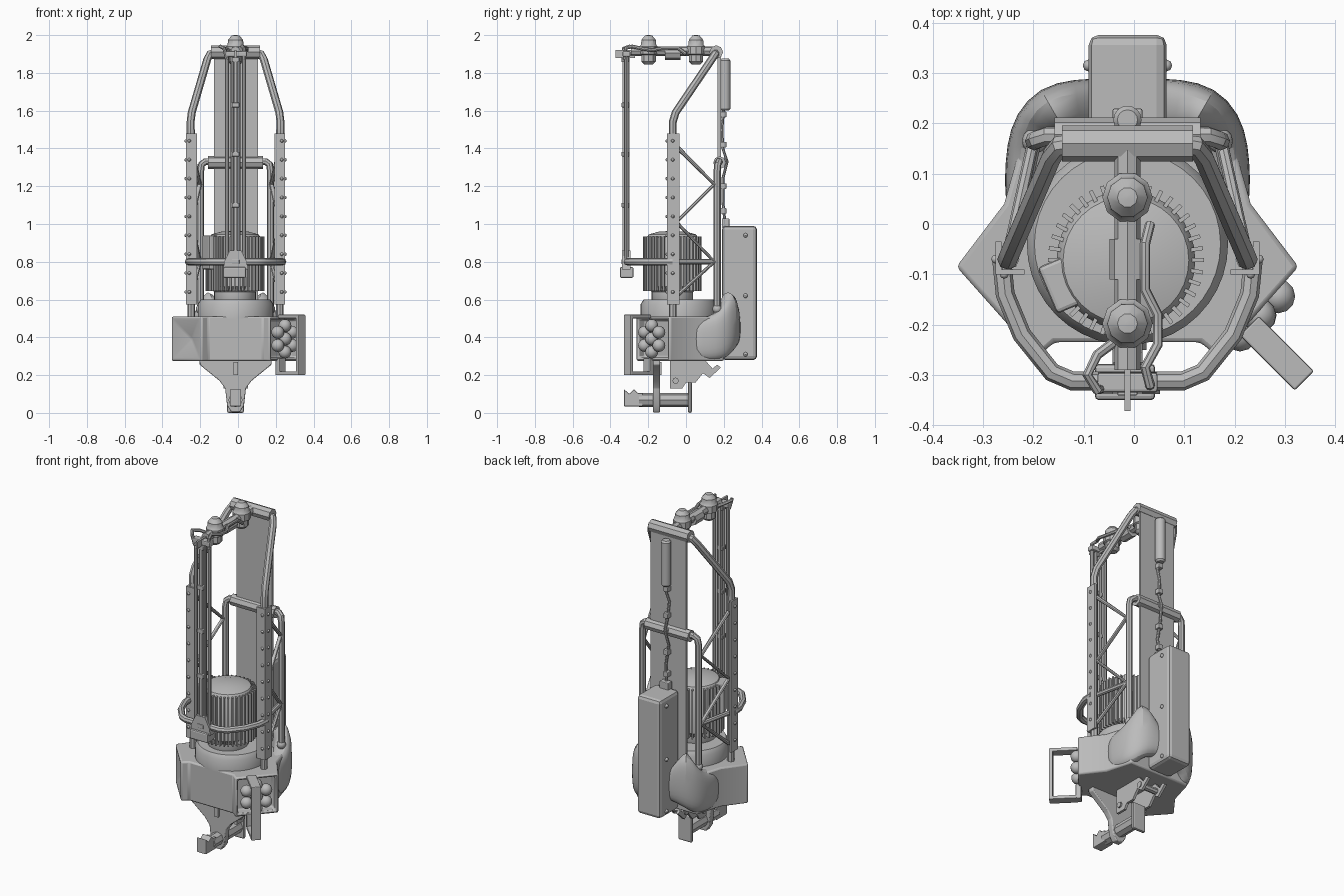
import bpy, bmesh, math
from math import sin, cos, pi
from mathutils import Vector, Matrix

if "Cube" in bpy.data.objects:
    bpy.data.objects.remove(bpy.data.objects["Cube"])

GREY = (0.5, 0.5, 0.5, 1)
mat = bpy.data.materials.new("plain grey")
mat.use_nodes = True
mat.diffuse_color = GREY
mat.node_tree.nodes["Principled BSDF"].inputs["Base Color"].default_value = GREY
C = -0.013        # centre line of the machine
SIDES = (-1, 1)


def finish(name, mesh, bevel=0, smooth=True):
    ob = bpy.data.objects.new(name, mesh)
    bpy.context.collection.objects.link(ob)
    mesh.materials.clear()
    mesh.materials.append(mat)
    if bevel:
        mod = ob.modifiers.new("soft edges", "BEVEL")
        mod.width, mod.segments, mod.limit_method = bevel, 2, "ANGLE"
    if smooth:
        bpy.ops.object.select_all(action="DESELECT")
        ob.select_set(True)
        bpy.context.view_layer.objects.active = ob
        bpy.ops.object.shade_smooth_by_angle(angle=math.radians(35))
    return ob


def loft(name, rings, bevel=0, smooth=True, edit=None):
    """Skin a list of equal rings and cap both ends."""
    bm = bmesh.new()
    vs = [[bm.verts.new(p) for p in ring] for ring in rings]
    n = len(vs[0])
    for a, b in zip(vs, vs[1:]):
        for i in range(n):
            bm.faces.new((a[i], a[(i + 1) % n], b[(i + 1) % n], b[i]))
    bm.faces.new(vs[0])
    bm.faces.new(vs[-1])
    bmesh.ops.recalc_face_normals(bm, faces=bm.faces)
    if edit:
        bm.normal_update()
        edit(bm)
    me = bpy.data.meshes.new(name)
    bm.to_mesh(me)
    bm.free()
    return finish(name, me, bevel, smooth)


def box(name, x, y, z, bevel=0, turn=None):
    """Box from three (low, high) ranges."""
    rings = [[(x[0], y[0], h), (x[1], y[0], h), (x[1], y[1], h), (x[0], y[1], h)] for h in z]
    ob = loft(name, rings, bevel, False)
    if turn:
        mid = Vector((sum(x) / 2, sum(y) / 2, sum(z) / 2))
        ob.data.transform(Matrix.Translation(mid) @ Matrix.Rotation(turn, 4, "Z") @ Matrix.Translation(-mid))
    return ob


def lathe(name, x, y, profile, sides=32):
    angles = [2 * pi * i / sides for i in range(sides)]
    return loft(name, [[(x + r * cos(a), y + r * sin(a), z) for a in angles] for r, z in profile])


def tube(name, pts, r):
    cu = bpy.data.curves.new(name, "CURVE")
    cu.dimensions, cu.bevel_depth, cu.bevel_resolution, cu.use_fill_caps = "3D", r, 2, True
    sp = cu.splines.new("POLY")
    sp.points.add(len(pts) - 1)
    for p, q in zip(sp.points, pts):
        p.co = (*q, 1)
    tmp = bpy.data.objects.new(name + " path", cu)
    bpy.context.collection.objects.link(tmp)
    bpy.context.view_layer.update()
    me = bpy.data.meshes.new_from_object(tmp.evaluated_get(bpy.context.evaluated_depsgraph_get()))
    bpy.data.objects.remove(tmp)
    return finish(name, me)


def ball(name, p, r, seg=12):
    bm = bmesh.new()
    bmesh.ops.create_uvsphere(bm, u_segments=seg, v_segments=seg // 2 + 2, radius=r,
                              matrix=Matrix.Translation(p))
    me = bpy.data.meshes.new(name)
    bm.to_mesh(me)
    bm.free()
    return finish(name, me)


# Main housing with two angled ports
def cut_ports(bm):
    ports = [f for f in bm.faces if f.normal.y < -0.5 and abs(f.normal.x) > 0.5 and f.calc_area() > 0.03]
    bmesh.ops.inset_individual(bm, faces=ports, thickness=0.025)
    for f in ports:
        if f.normal.x < 0:
            bmesh.ops.poke(bm, faces=[f], offset=-0.04)
        else:
            bmesh.ops.inset_individual(bm, faces=[f], thickness=0.002, depth=-0.05)


half = [(0.145, -0.235), (0.18, -0.265), (0.34, -0.085), (0.245, 0.04), (0.2, 0.2)]
plan = [(C + x, y) for x, y in half] + [(C - x, y) for x, y in reversed(half)]
loft("housing", [[(x, y, z) for x, y in plan] for z in (0.275, 0.51)], 0.012, True, cut_ports)
lathe("motor_flange", C, -0.04, [(0.2, 0.5), (0.2, 0.575), (0.185, 0.6)], 40)

# Cluster of rounded pads in the open port
port = Vector((C + 0.258, -0.178, 0.392))
along, out = Vector((1, 1, 0)).normalized(), Vector((1, -1, 0)).normalized()
ball("port_hub", port + out * 0.005, 0.035)
for i in range(6):
    a = i * pi / 3 + pi / 6
    ball("port_pad", port + along * 0.062 * cos(a) + Vector((0, 0, 0.07 * sin(a))) + out * 0.005, 0.034)


# Carry handle around the open port
def handle_part(d, w, z):
    corners = [(d[0], w[0]), (d[1], w[0]), (d[1], w[1]), (d[0], w[1])]
    base = Vector((C + 0.235, -0.195, 0))
    loft("handle", [[base + out * p + along * q + Vector((0, 0, h)) for p, q in corners] for h in z],
         0.004, False)


handle_part((0.145, 0.165), (-0.027, 0.027), (0.2, 0.52))
handle_part((0.01, 0.165), (-0.027, 0.027), (0.5, 0.52))
handle_part((0.01, 0.165), (-0.027, 0.027), (0.2, 0.22))
handle_part((-0.01, 0.02), (-0.025, 0.025), (0.2, 0.29))

# Soft wrap around the rear, with a raised horn each side of the rear case
stations = [(0.19, 0.02, 0.28, 0.5), (0.19, 0.09, 0.27, 0.51), (0.187, 0.15, 0.275, 0.52),
            (0.175, 0.195, 0.28, 0.58), (0.15, 0.225, 0.31, 0.665), (0.1, 0.235, 0.34, 0.6),
            (0.04, 0.235, 0.35, 0.5)]
path = stations + [(-x, y, a, b) for x, y, a, b in reversed(stations)]
rings = []
for i, (x, y, low, high) in enumerate(path):
    p, q = path[max(i - 1, 0)], path[min(i + 1, len(path) - 1)]
    d = Vector((q[1] - p[1], p[0] - q[0], 0)).normalized()
    ring = []
    for k in range(16):
        a = 2 * pi * k / 16
        w = 0.055 * math.copysign(abs(cos(a)) ** 0.7, cos(a))
        h = math.copysign(abs(sin(a)) ** 0.7, sin(a))
        ring.append(Vector((C + x, y, (low + high) / 2 + h * (high - low) / 2)) + d * w)
    rings.append(ring)
wrap = loft("rear_wrap", rings)
sub = wrap.modifiers.new("smooth", "SUBSURF")
sub.levels = sub.render_levels = 1

# Rear case
box("rear_case", (-0.09, 0.065), (0.19, 0.376), (0.28, 0.99), 0.02)
box("rear_case_plug", (C - 0.03, C + 0.03), (0.19, 0.23), (0.98, 1.03), 0.005)
for s in SIDES:
    for z in (0.31, 0.62, 0.94):
        ball("case_screw", (C + s * 0.077, 0.315, z), 0.012, 8)

# Finned motor
MX, MY = -0.016, -0.072
lathe("motor", MX, MY, [(0.08, 0.52), (0.11, 0.6), (0.11, 0.64), (0.138, 0.67), (0.138, 0.925),
                        (0.125, 0.945), (0.07, 0.96), (0.01, 0.963)])
for i in range(40):
    fin = box("motor_fin", (0.12, 0.155), (-0.004, 0.004), (0.645, 0.935))
    fin.data.transform(Matrix.Translation((MX, MY, 0)) @ Matrix.Rotation(2 * pi * i / 40, 4, "Z"))
box("motor_terminal_box", (-0.175, -0.11), (-0.17, -0.07), (0.76, 0.94), 0.008, 0.4)

# Mast sides: rails, upper struts, rear posts and lattice
for s in SIDES:
    X = lambda v: C + s * v
    box("rail_plate", sorted((X(0.25), X(0.262))), (-0.1, -0.035), (0.575, 1.48))
    box("rail_face", sorted((X(0.205), X(0.262))), (-0.1, -0.09), (0.575, 1.48))
    tube("rail_post", [(X(0.235), -0.07, z) for z in (0.5, 1.5)], 0.02)
    for i in range(9):
        ball("rail_rivet", (X(0.245), -0.1, 0.64 + i * 0.1), 0.009, 8)
        ball("rail_rivet", (X(0.262), -0.07, 0.64 + i * 0.1), 0.009, 8)
    tube("upper_strut", [(X(0.238), -0.07, 1.46), (X(0.238), -0.07, 1.54), (X(0.232), -0.055, 1.59),
                         (X(0.15), 0.135, 1.87), (X(0.135), 0.155, 1.9), (X(0.1), 0.16, 1.91)], 0.021)
    tube("rear_post", [(X(0.185), 0.165, 0.53), (X(0.185), 0.165, 1.28), (X(0.18), 0.168, 1.315),
                       (X(0.16), 0.175, 1.33), (X(0.1), 0.175, 1.33)], 0.019)
    ball("rear_post_foot", (X(0.185), 0.165, 0.55), 0.025)
    zigzag = [(0, 1.41), (1, 1.21), (0, 1.01), (1, 0.8), (0, 0.62)]
    tube("lattice", [(X(0.235 - 0.045 * t), -0.05 + 0.2 * t, z) for t, z in zigzag], 0.012)
    tube("lattice_bar", [(X(0.235), -0.07, 0.8), (X(0.185), 0.165, 0.8)], 0.014)

# Mast back plate and cross bars
box("back_plate", (C - 0.115, C + 0.12), (0.168, 0.184), (0.55, 1.92))
tube("top_crossbar", [(C - 0.13, 0.16, 1.91), (C + 0.13, 0.16, 1.91)], 0.036)
tube("rear_crossbar", [(C - 0.145, 0.178, 1.325), (C + 0.145, 0.178, 1.325)], 0.034)

# Guard rail around the front
guard = [(0.25, -0.07), (0.243, -0.14), (0.21, -0.22), (0.15, -0.295), (0.11, -0.312)]
tube("front_guard", [(C + x, y, 0.8) for x, y in guard]
     + [(C - x, y, 0.8) for x, y in reversed(guard)], 0.019)

# Top arm with two domed caps
tube("top_arm", [(C, -0.29, 1.915), (C, 0.16, 1.915)], 0.026)
for y in (-0.198, 0.053):
    lathe("arm_cap", C, y, [(0.025, 1.845), (0.04, 1.86), (0.04, 1.895), (0.05, 1.9), (0.05, 1.94),
                            (0.042, 1.95), (0.04, 1.975), (0.02, 1.998), (0.005, 2)], 10)
tube("arm_clamp", [(C, -0.11, 1.905), (C, -0.03, 1.905)], 0.036)
box("arm_end_blade", (C - 0.006, C + 0.006), (-0.372, -0.27), (1.88, 1.92))
box("arm_end_block", (C - 0.06, C + 0.06), (-0.335, -0.295), (1.885, 1.915), 0.006)

# Front column of slim pipes with clips
for x, r in ((-0.045, 0.011), (-0.018, 0.009), (0.018, 0.009), (0.045, 0.011)):
    tube("column_pipe", [(C + x, -0.316, 0.76), (C + x, -0.316, 1.9)], r)
box("column_spine", (C - 0.008, C + 0.008), (-0.335, -0.298), (0.77, 1.9))
for z in (0.8, 1.1, 1.37, 1.63, 1.87):
    box("column_clip", (C - 0.02, C + 0.02), (-0.341, -0.3), (z - 0.012, z + 0.012), 0.003)
loft("column_funnel", [[(C + a * w, -0.316 + b * 0.022, z) for a, b in ((-1, -1), (1, -1), (1, 1), (-1, 1))]
                       for w, z in ((0.065, 0.76), (0.06, 0.8), (0.03, 0.86))], 0, False)
box("column_foot", (C - 0.065, C + 0.055), (-0.35, -0.278), (0.715, 0.772), 0.008)

# Cables along the arm and down the back
tube("arm_cable", [(C + x, y, z) for x, y, z in (
    (0.045, 0.0, 1.9), (0.035, -0.04, 1.93), (0.035, -0.13, 1.93), (0.06, -0.18, 1.92), (0.06, -0.24, 1.93),
    (0.035, -0.285, 1.94), (0.045, -0.32, 1.93), (0.045, -0.325, 1.87))], 0.01)
tube("arm_cable_loop", [(C + x, y, z) for x, y, z in (
    (-0.02, -0.23, 1.91), (-0.06, -0.26, 1.93), (-0.08, -0.3, 1.94), (-0.06, -0.33, 1.93),
    (-0.045, -0.325, 1.87))], 0.01)
lathe("rear_canister", C, 0.207, [(0.02, 1.6), (0.028, 1.61), (0.028, 1.865), (0.02, 1.875)], 16)
tube("rear_cable", [(C, 0.2, 1.61), (C + 0.01, 0.195, 1.56), (C - 0.01, 0.19, 1.5), (C, 0.195, 1.4),
                    (C, 0.218, 1.33), (C - 0.01, 0.195, 1.24), (C + 0.01, 0.195, 1.12), (C, 0.205, 1.02)], 0.008)
for z in (1.58, 1.42, 1.33, 1.2, 1.07):
    box("cable_clip", (C - 0.016, C + 0.016), (0.18, 0.214), (z - 0.015, z + 0.015), 0.004)

# Lower hanger plate, pivot shaft and brackets
hanger = [(0.19, 0.28), (0.19, 0.255), (0.085, 0.17), (0.055, 0.13), (0.045, 0.04), (0.022, 0.003)]
outline = [(C + x, z) for x, z in hanger] + [(C - x, z) for x, z in reversed(hanger)]
loft("hanger_plate", [[(x, y, z) for x, z in outline] for y in (-0.175, -0.137)], 0.005)
box("hanger_rib", (C - 0.012, C + 0.012), (-0.19, -0.13), (0.2, 0.27))
tube("pivot_shaft", [(C, -0.25, 0.068), (C, 0.03, 0.068)], 0.038)
hook = [(-0.328, 0.035), (-0.328, 0.125), (-0.3, 0.1), (-0.275, 0.125), (-0.255, 0.105), (-0.23, 0.105), (-0.23, 0.035)]
loft("shaft_hook", [[(C + s * 0.03, y, z) for y, z in hook] for s in SIDES], 0.004, False)
box("pivot_flange", (C - 0.045, C + 0.045), (0.01, 0.032), (0.0, 0.165), 0.01)
bracket = [(-0.085, 0.28), (-0.085, 0.13), (-0.02, 0.13), (0.0, 0.16), (0.05, 0.16), (0.09, 0.21),
           (0.125, 0.185), (0.185, 0.24), (0.165, 0.255), (0.14, 0.235), (0.1, 0.28)]
for s in SIDES:
    loft("lower_bracket", [[(C + s * x, y, z) for y, z in bracket] for x in (0.05, 0.065)], 0, False)
    tube("bracket_bolt", [(C + s * 0.04, -0.055, 0.17), (C + s * 0.075, -0.055, 0.17)], 0.017)
tube("bracket_pin", [(C - 0.07, 0.11, 0.225), (C + 0.07, 0.11, 0.225)], 0.018)
